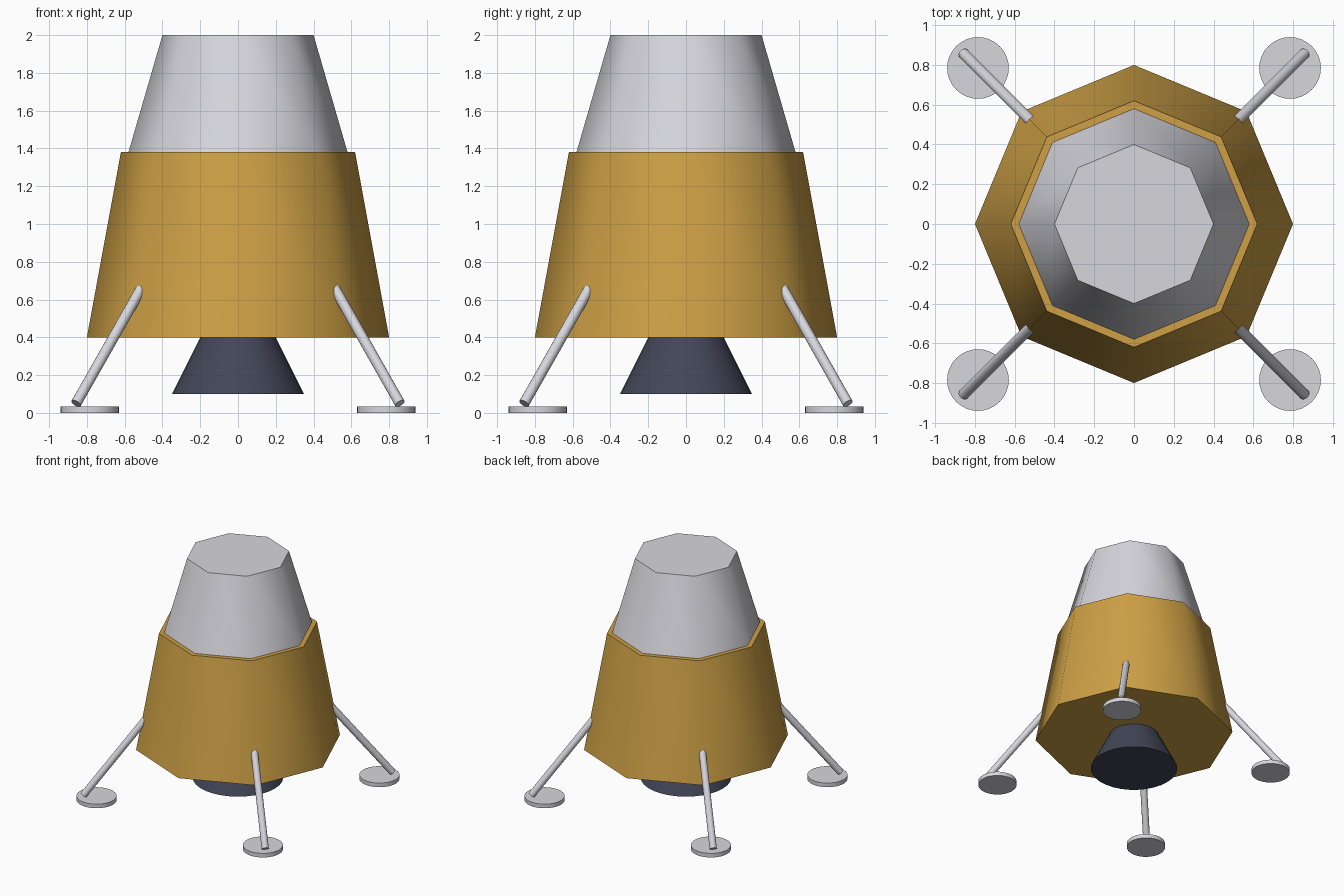
import bpy
import math
from mathutils import Vector

cube = bpy.data.objects.get("Cube")
if cube:
    bpy.data.objects.remove(cube, do_unlink=True)


def make_material(name, colour):
    mat = bpy.data.materials.new(name)
    mat.use_nodes = True
    mat.diffuse_color = (*colour, 1)
    mat.node_tree.nodes["Principled BSDF"].inputs["Base Color"].default_value = (*colour, 1)
    return mat


gold = make_material("gold foil", (0.61, 0.35, 0.06))
silver = make_material("silver", (0.67, 0.67, 0.72))
dark = make_material("dark engine metal", (0.055, 0.062, 0.095))


def frustum(name, start, end, r_start, r_end, sides, mat):
    """Capped cone or cylinder between two points, smooth around its side."""
    start, end = Vector(start), Vector(end)
    axis = end - start
    bpy.ops.mesh.primitive_cone_add(
        vertices=sides, radius1=r_start, radius2=r_end, depth=axis.length,
        location=(start + end) / 2,
        rotation=axis.to_track_quat("Z", "Y").to_euler() if axis.xy.length > 0 else (0, 0, 0))
    obj = bpy.context.object
    obj.name = name
    obj.data.materials.append(mat)
    bpy.ops.object.shade_smooth_by_angle(angle=math.radians(55))
    return obj


# Octagonal hull stages and the engine bell
frustum("descent_stage", (0, 0, 0.4), (0, 0, 1.38), 0.8, 0.62, 8, gold)
frustum("ascent_stage", (0, 0, 1.38), (0, 0, 2), 0.58, 0.4, 8, silver)
frustum("engine_bell", (0, 0, 0.1), (0, 0, 0.4), 0.35, 0.2, 32, dark)

# Four splayed legs with round foot pads
for side, sx in (("left", 1), ("right", -1)):
    for end, sy in (("front", -1), ("back", 1)):
        frustum(f"{end}_{side}_leg", (sx * 0.857, sy * 0.857, 0.05),
                (sx * 0.489, sy * 0.489, 0.7), 0.028, 0.028, 16, silver)
        frustum(f"{end}_{side}_foot_pad", (sx * 0.785, sy * 0.785, 0),
                (sx * 0.785, sy * 0.785, 0.035), 0.155, 0.155, 32, silver)
